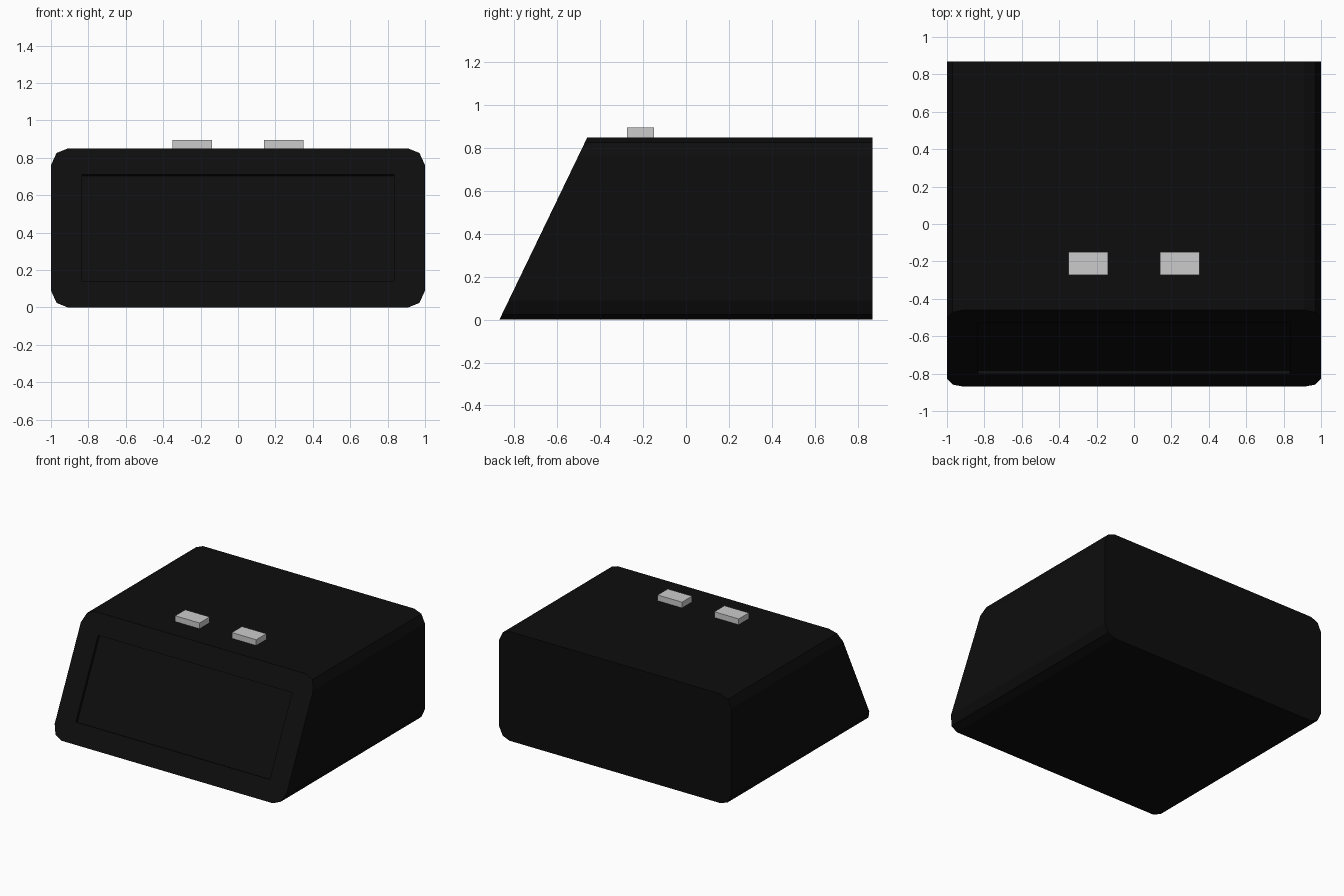
import bpy, bmesh
from mathutils import Vector

if "Cube" in bpy.data.objects:
    bpy.data.objects.remove(bpy.data.objects["Cube"])

HEIGHT, BACK, FRONT, SLOPE = 0.85, 0.87, -0.87, 0.41 / 0.85


def on_slope(x, z):
    """Point on the slanted front plane."""
    return Vector((x, FRONT + SLOPE * z, z))


def make_object(name, bm, material=None):
    bmesh.ops.recalc_face_normals(bm, faces=bm.faces)
    mesh = bpy.data.meshes.new(name)
    bm.to_mesh(mesh)
    bm.free()
    if material:
        mesh.materials.append(material)
    obj = bpy.data.objects.new(name, mesh)
    bpy.context.collection.objects.link(obj)
    return obj


black = bpy.data.materials.new("black_plastic")
black.diffuse_color = (0.004, 0.004, 0.004, 1)
black.use_nodes = True
black.node_tree.nodes["Principled BSDF"].inputs["Base Color"].default_value = black.diffuse_color

# Case outline: four corners, each a two-segment round, counter-clockwise
corner = [(1.0, 0.76), (0.97, 0.826), (0.91, HEIGHT)]
top_left = [(-x, z) for x, z in reversed(corner)]
bottom_left = [(-x, HEIGHT - z) for x, z in corner]
bottom_right = [(x, HEIGHT - z) for x, z in reversed(corner)]
outline = corner + top_left + bottom_left + bottom_right
screen = [(0.835, 0.71), (-0.835, 0.71), (-0.835, 0.14), (0.835, 0.14)]

# Case with slanted front and shallow recessed screen
bm = bmesh.new()
inward = Vector((0, 1, -SLOPE)).normalized() * 0.02
front = [bm.verts.new(on_slope(x, z)) for x, z in outline]
back = [bm.verts.new((x, BACK, z)) for x, z in outline]
rim = [bm.verts.new(on_slope(x, z)) for x, z in screen]
floor = [bm.verts.new(v.co + inward) for v in rim]
n = len(outline)
for i in range(n):
    j = (i + 1) % n
    bm.faces.new((front[i], front[j], back[j], back[i]))
for k in range(4):
    m = (k + 1) % 4
    a, b, c = front[3 * k:3 * k + 3]
    bm.faces.new((a, b, c, rim[k]))
    bm.faces.new((c, front[3 * m], rim[m], rim[k]))
    bm.faces.new((rim[k], rim[m], floor[m], floor[k]))
bm.faces.new(floor)
bm.faces.new(back)
make_object("case", bm, black)

# Two buttons on the top
for side, label in ((-1, "left"), (1, "right")):
    bm = bmesh.new()
    bmesh.ops.create_cube(bm, size=1)
    bmesh.ops.scale(bm, vec=(0.21, 0.124, 0.055), verts=bm.verts)
    bmesh.ops.translate(bm, vec=(0.244 * side, -0.212, 0.8675), verts=bm.verts)
    make_object(label + "_button", bm)
